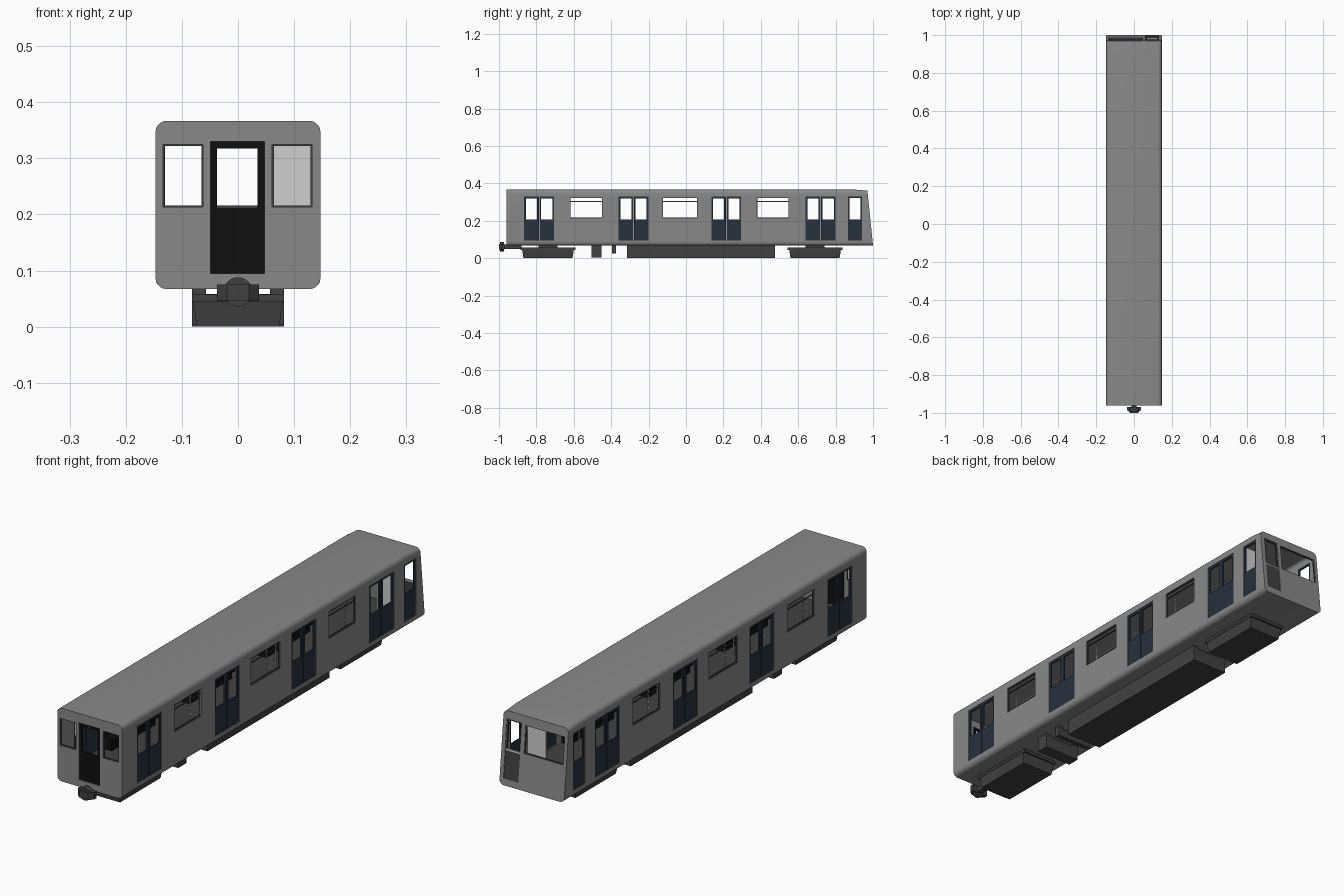
import bpy, bmesh, math
from mathutils import Vector, Matrix

old = bpy.data.objects.get("Cube")
if old:
    bpy.data.objects.remove(old, do_unlink=True)


def material(name, r, g, b):
    m = bpy.data.materials.new(name)
    m.use_nodes = True
    m.diffuse_color = (r, g, b, 1)
    m.node_tree.nodes["Principled BSDF"].inputs["Base Color"].default_value = (r, g, b, 1)
    return m


GREY = material("body grey", .25, .25, .25)
BLUE = material("door blue", .02, .032, .048)
BLACK = material("end door black", .005, .005, .005)
DARK = material("underframe grey", .053, .053, .053)
LIGHT = material("light grey", .62, .62, .62)

W, Z0, Z1 = .147, .067, .367      # half width, floor and roof heights
FRONT, BACK, LEAN = -.96, 1.0, .1  # end positions, backward slope of cab end


def finish(name, bm, mat):
    bmesh.ops.recalc_face_normals(bm, faces=bm.faces)
    me = bpy.data.meshes.new(name)
    bm.to_mesh(me)
    bm.free()
    me.materials.append(mat)
    ob = bpy.data.objects.new(name, me)
    bpy.context.collection.objects.link(ob)
    return ob


def boxes(name, mat, items, lean=0, taper=1):
    """Boxes given as x, y, z ranges; optional lean in y and tapered underside."""
    bm = bmesh.new()
    for x, y, z in items:
        mid = Vector((sum(x) / 2, sum(y) / 2, sum(z) / 2))
        size = Vector((x[1] - x[0], y[1] - y[0], z[1] - z[0]))
        vs = bmesh.ops.create_cube(bm, size=1)["verts"]
        for v in vs:
            low = v.co.z < 0
            v.co = mid + v.co * size
            if low and taper != 1:
                v.co.x = mid.x + (v.co.x - mid.x) * taper
                v.co.y = mid.y + (v.co.y - mid.y) * (taper + .03)
            v.co.y -= lean * (v.co.z - Z0)
    return finish(name, bm, mat)


def frame(u, z, border, sill):
    """Four (u, z) strips round an opening, with its sill height."""
    return [(u, (z[0], sill)), (u, (z[1] - border, z[1])),
            ((u[0], u[0] + border), (sill, z[1] - border)),
            ((u[1] - border, u[1]), (sill, z[1] - border))]


def on_side(rects, side, depth=(.139, .145)):
    x = depth if side > 0 else (-depth[1], -depth[0])
    return [(x, u, z) for u, z in rects]


def on_end(rects, y):
    return [(u, y, z) for u, z in rects]


# Hollow shell from rounded sections
def shell(name, inset):
    bm = bmesh.new()
    r = .02 - inset
    cx, low, high = W - .02, Z0 + .02, Z1 - .02
    section = []
    for k, (x, z) in enumerate([(cx, high), (-cx, high), (-cx, low), (cx, low)]):
        for s in range(6):
            a = math.pi / 2 * (k + s / 5)
            section.append((x + r * math.cos(a), z + r * math.sin(a)))
    rings = []
    for end in range(3):
        ring = []
        for x, z in section:
            y = (FRONT + inset, .9, BACK - inset - LEAN * (z - Z0))[end]
            drop = .02 * (z - Z0) if end == 2 else 0
            ring.append(bm.verts.new((x, y, z - drop)))
        rings.append(ring)
    n = len(section)
    for a, b in zip(rings, rings[1:]):
        for i in range(n):
            bm.faces.new((a[i], a[(i + 1) % n], b[(i + 1) % n], b[i]))
    bm.faces.new(rings[0])
    bm.faces.new(rings[-1])
    return finish(name, bm, GREY)


def cut(target, cutter):
    mod = target.modifiers.new("cut", "BOOLEAN")
    mod.operation, mod.solver, mod.object = "DIFFERENCE", "EXACT", cutter
    bpy.context.view_layer.objects.active = target
    bpy.ops.object.modifier_apply(modifier=mod.name)
    bpy.data.objects.remove(cutter, do_unlink=True)


DOOR_Z, WIN_Z = (.095, .33), (.213, .325)
doors = [(c - .08, c + .08) for c in (-.785, -.28, .215, .72)]
cab_door = (.865, .942)
windows = [(-.62, -.447), (-.125, .062), (.378, .552)]
front_wins = [(-.134, -.062), (.061, .132)]
front_door, rear_door, rear_win = (-.049, .047), (.062, .13), (-.133, .045)

side_holes = [(u, DOOR_Z) for u in doors + [cab_door]] + [(u, WIN_Z) for u in windows]
holes = on_side(side_holes, 1, (.132, .16)) + on_side(side_holes, -1, (.132, .16))
holes += on_end([(u, WIN_Z) for u in front_wins] + [(front_door, DOOR_Z)], (-.98, -.94))
holes += on_end([(rear_win, WIN_Z), (rear_door, DOOR_Z)], (.96, 1.03))

body = shell("body_shell", 0)
cut(body, shell("inner_cutter", .008))
cut(body, boxes("opening_cutter", GREY, holes))
bpy.ops.object.select_all(action="DESELECT")
body.select_set(True)
bpy.context.view_layer.objects.active = body
bpy.ops.object.shade_smooth_by_angle(angle=math.radians(35))

# Side doors and windows, both sides
for side, label in ((1, "left"), (-1, "right")):
    for i, (a, b) in enumerate(doors):
        m = (a + b) / 2
        leaves = frame((a, m - .001), DOOR_Z, .01, .207) + frame((m + .001, b), DOOR_Z, .01, .207)
        boxes(f"{label}_door_{i + 1}", BLUE, on_side(leaves, side))
    boxes(f"{label}_cab_door", BLUE, on_side(frame(cab_door, DOOR_Z, .008, .207), side))
    for i, u in enumerate(windows):
        rects = frame(u, WIN_Z, .003, WIN_Z[0] + .005) + [(u, (.302, .305))]
        boxes(f"{label}_window_frame_{i + 1}", DARK, on_side(rects, side, (.139, .144)))

# End doors and windows
boxes("front_door", BLACK, on_end(frame(front_door, DOOR_Z, .012, .212), (-.957, -.951)))
for u, label in zip(front_wins, ("right", "left")):
    boxes(f"front_window_frame_{label}", DARK,
          on_end(frame(u, WIN_Z, .003, WIN_Z[0] + .003), (-.957, -.952)))
boxes("rear_door", DARK, on_end(frame(rear_door, DOOR_Z, .006, .205), (.991, .997)), LEAN)
boxes("rear_door_rail", LIGHT, on_end([(rear_door, (.205, .211))], (.991, .998)), LEAN)
boxes("rear_window_frame", DARK,
      on_end(frame(rear_win, WIN_Z, .003, WIN_Z[0] + .003), (.992, .997)), LEAN)

# Interior: floor, cab partition, benches, poles
boxes("floor", DARK, [((-.138, .138), (-.95, .985), (.08, .09))])
boxes("cab_partition", LIGHT, [((.052, .138), (.825, .831), (.09, .358))])
seats, poles = [], []
for (_, a), (b, _) in zip(doors, doors[1:]):
    a, b = a + .03, b - .03
    for s in (1, -1):
        span = lambda p, q: (min(s * p, s * q), max(s * p, s * q))
        seats += [(span(.085, .138), (a, b), (.125, .142)),
                  (span(.126, .138), (a, b), (.142, .208)),
                  (span(.1, .138), (a, b), (.09, .125))]
        bar = span(.054, .058)
        poles += [(bar, (a, b), (.301, .305))]
        for y in (a, b):
            poles += [(bar, (y - .002, y + .002), (.09, .358)),
                      (span(.056, .138), (y - .002, y + .002), (.175, .179)),
                      (span(.056, .138), (y - .002, y + .002), (.2, .204))]
boxes("benches", BLACK, seats)
boxes("grab_poles", LIGHT, poles)

# Bogies
for y, label in ((-.738, "front"), (.69, "rear")):
    boxes(f"{label}_bogie_plate", DARK, [((-.082, .082), (y - .147, y + .147), (.045, .057))])
    boxes(f"{label}_bogie", DARK, [((-.08, .08), (y - .138, y + .138), (0, .045))], taper=.92)
    boxes(f"{label}_bogie_pivot", DARK, [((-.035, .035), (y - .05, y + .05), (.057, .07))])

# Equipment boxes hung from side rails
for name, y, low in (("equipment_box", (-.315, .475), 0),
                     ("compressor_box", (-.505, -.452), .004),
                     ("small_box", (-.395, -.375), .025)):
    boxes(name, DARK, [((-.082, .082), y, (low, .058)),
                       ((-.082, -.057), y, (.058, .07)), ((.057, .082), y, (.058, .07))])

# Coupler
boxes("coupler_shaft", DARK, [((-.012, .012), (-.972, -.88), (.05, .073))])
bm = bmesh.new()
outline = [(-.037, -.97), (-.037, -.985), (-.02, -1), (.02, -1), (.037, -.985), (.037, -.97)]
base = bm.faces.new([bm.verts.new((x, y, .046)) for x, y in outline])
top = bmesh.ops.extrude_face_region(bm, geom=[base])["geom"]
bmesh.ops.translate(bm, vec=(0, 0, .029), verts=[g for g in top if isinstance(g, bmesh.types.BMVert)])
finish("coupler_head", bm, DARK)
bm = bmesh.new()
bmesh.ops.create_cone(bm, cap_ends=True, segments=24, radius1=.026, radius2=.026, depth=.022,
                      matrix=Matrix.Translation((0, -.983, .062)) @ Matrix.Rotation(math.pi / 2, 4, "X"))
finish("coupler_disc", bm, DARK)
